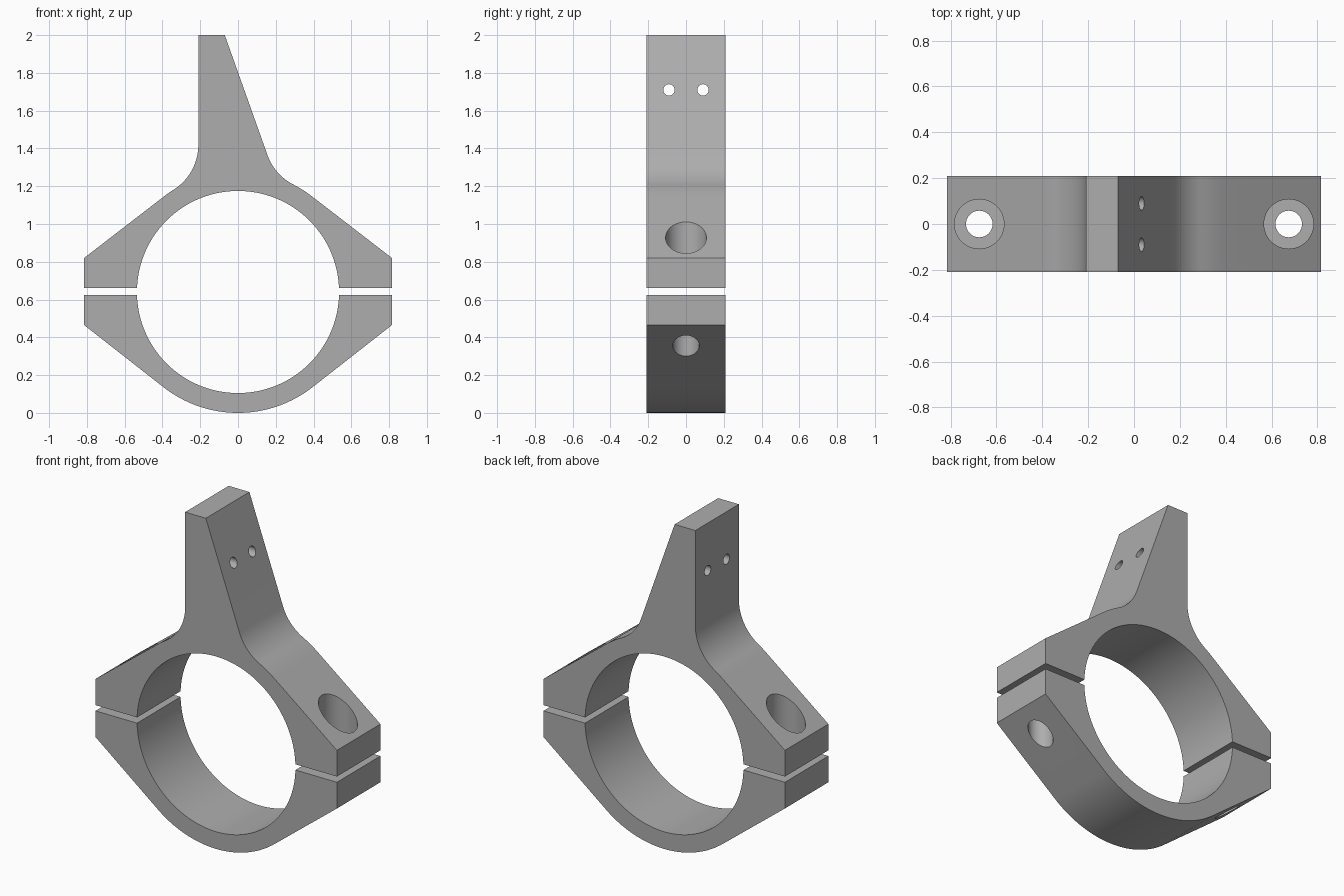
import bpy, bmesh, math
from mathutils import Vector, Matrix

cube = bpy.data.objects.get("Cube")
if cube:
    bpy.data.objects.remove(cube)

CENTRE = Vector((0, 0.64))      # ring axis in the x-z plane
R_IN, R_OUT = 0.535, 0.64
LUG, DEPTH, FILLET = 0.815, 0.42, 0.28
BOLT_X = 0.675

grey = bpy.data.materials.new("metal grey")
grey.use_nodes = True
grey.diffuse_color = (0.42, 0.42, 0.42, 1)
grey.node_tree.nodes["Principled BSDF"].inputs["Base Color"].default_value = grey.diffuse_color


def arc(c, r, start, end, n):
    return [c + r * Vector((math.cos(a), math.sin(a)))
            for a in (start + (end - start) * i / n for i in range(n + 1))]


def heading(v):
    return math.atan2(v.y, v.x)


def tangent_angle(corner):
    """Angle on the outer ring where the line from a right-hand lug corner touches it."""
    d = corner - CENTRE
    return heading(d) + math.copysign(math.acos(R_OUT / d.length), d.y)


def fillet(point, normal):
    """Concave arc blending a straight arm side into the outer ring, from arm to ring."""
    along = Vector((-normal.y, normal.x))
    if along.y < 0:
        along = -along
    off = (point - CENTRE).dot(normal) + FILLET
    c = CENTRE + normal * off + along * math.sqrt((R_OUT + FILLET) ** 2 - off ** 2)
    a, b = heading(-normal), heading(CENTRE - c)
    b += math.tau * round((a - b) / math.tau)
    return arc(c, FILLET, a, b, 16)


def extrude_profile(name, pts):
    bm = bmesh.new()
    face = bm.faces.new([bm.verts.new((p.x, -DEPTH / 2, p.y)) for p in pts])
    new = bmesh.ops.extrude_face_region(bm, geom=[face])["geom"]
    bmesh.ops.translate(bm, vec=(0, DEPTH, 0),
                        verts=[v for v in new if isinstance(v, bmesh.types.BMVert)])
    bmesh.ops.recalc_face_normals(bm, faces=bm.faces)
    mesh = bpy.data.meshes.new(name)
    bm.to_mesh(mesh)
    bm.free()
    mesh.materials.append(grey)
    ob = bpy.data.objects.new(name, mesh)
    bpy.context.collection.objects.link(ob)
    return ob


def drill(ob, loc, radius, length, axis="Z"):
    bm = bmesh.new()
    bmesh.ops.create_cone(bm, cap_ends=True, segments=48, radius1=radius,
                          radius2=radius, depth=length)
    if axis == "X":
        bm.transform(Matrix.Rotation(math.pi / 2, 4, "Y"))
    bm.transform(Matrix.Translation(loc))
    mesh = bpy.data.meshes.new("drill")
    bm.to_mesh(mesh)
    bm.free()
    mesh.materials.append(grey)
    cutter = bpy.data.objects.new("drill", mesh)
    cutter.hide_render = True
    bpy.context.collection.objects.link(cutter)
    mod = ob.modifiers.new("hole", "BOOLEAN")
    mod.operation, mod.solver, mod.object = "DIFFERENCE", "EXACT", cutter
    bpy.context.view_layer.update()
    cut = bpy.data.meshes.new_from_object(
        ob.evaluated_get(bpy.context.evaluated_depsgraph_get()))
    ob.modifiers.clear()
    ob.data = cut
    bpy.data.objects.remove(cutter)


def bore(z, upper):
    """Inner ring arc of one half, from left to right, ending at the split height z."""
    a = math.asin((z - CENTRE.y) / R_IN)
    if upper:
        return arc(CENTRE, R_IN, math.pi - a, a, 64)
    return arc(CENTRE, R_IN, -math.pi - a, a, 64)


# Upper clamp half with the tapered arm
split = 0.66
corner = Vector((LUG, 0.82))
touch = tangent_angle(corner)
arm_right, arm_left = Vector((-0.07, 2)), Vector((-0.21, 2))
right_blend = fillet(arm_right, Vector((0.66, 0.235)).normalized())
left_blend = fillet(arm_left, Vector((-1, 0)))
right_ring = arc(CENTRE, R_OUT, touch, heading(right_blend[-1] - CENTRE), 6)
left_ring = arc(CENTRE, R_OUT, heading(left_blend[-1] - CENTRE), math.pi - touch, 4)
upper = extrude_profile("upper_clamp_with_arm",
    [Vector((LUG, split)), corner] + right_ring + right_blend[-2::-1]
    + [arm_right, arm_left] + left_blend + left_ring[1:]
    + [Vector((-LUG, corner.y)), Vector((-LUG, split))] + bore(split, True))

# Lower clamp half
split = 0.625
corner = Vector((LUG, 0.465))
touch = tangent_angle(corner)
lower = extrude_profile("lower_clamp",
    [Vector((LUG, split)), corner] + arc(CENTRE, R_OUT, touch, -math.pi - touch, 40)
    + [Vector((-LUG, corner.y)), Vector((-LUG, split))] + bore(split, False))

# Bolt holes, counterbored in the upper half
for side in (-1, 1):
    drill(upper, (side * BOLT_X, 0, 0.8), 0.058, 1)
    drill(upper, (side * BOLT_X, 0, 1.25), 0.108, 1)
    drill(lower, (side * BOLT_X, 0, 0.4), 0.07, 1)
    # Small cross holes through the arm
    drill(upper, (0, side * 0.09, 1.71), 0.03, 1, "X")

for ob in (upper, lower):
    bpy.ops.object.select_all(action="DESELECT")
    ob.select_set(True)
    bpy.context.view_layer.objects.active = ob
    bpy.ops.object.shade_smooth_by_angle(angle=math.radians(20))
